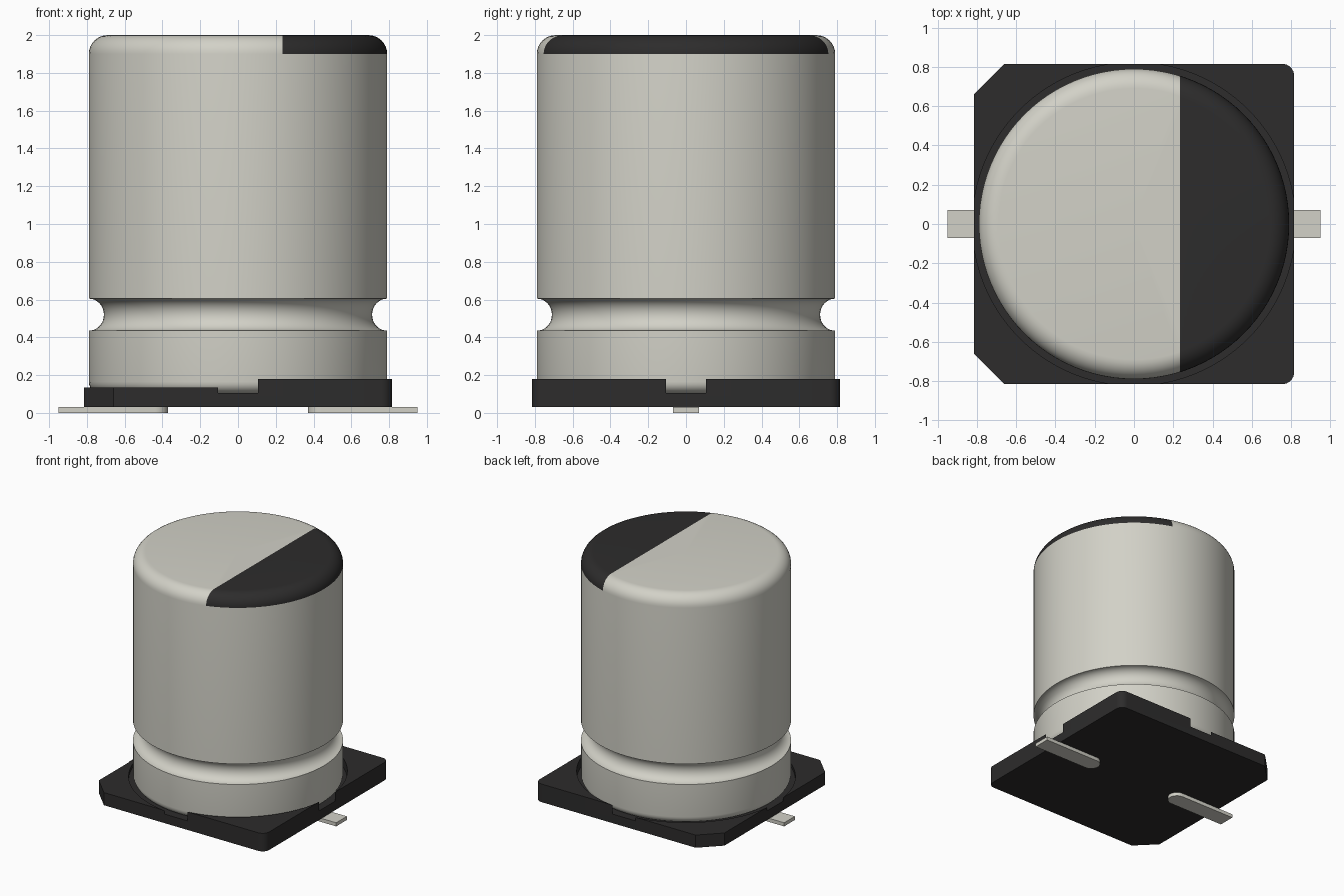
import bpy, bmesh, math

cube = bpy.data.objects.get("Cube")
if cube:
    bpy.data.objects.remove(cube, do_unlink=True)


def material(name, rgb):
    m = bpy.data.materials.new(name)
    m.use_nodes = True
    col = (*rgb, 1.0)
    m.diffuse_color = col
    m.node_tree.nodes["Principled BSDF"].inputs["Base Color"].default_value = col
    return m


METAL = material("warm_grey_metal", (0.645, 0.638, 0.572))
BLACK = material("black_plastic", (0.026, 0.025, 0.025))


def make_object(name, bm, mats):
    bmesh.ops.recalc_face_normals(bm, faces=bm.faces)
    me = bpy.data.meshes.new(name)
    bm.to_mesh(me)
    bm.free()
    for m in mats:
        me.materials.append(m)
    ob = bpy.data.objects.new(name, me)
    bpy.context.collection.objects.link(ob)
    return ob


def select_only(ob):
    bpy.ops.object.select_all(action='DESELECT')
    ob.select_set(True)
    bpy.context.view_layer.objects.active = ob


def smooth(ob, angle=30):
    select_only(ob)
    bpy.ops.object.shade_smooth_by_angle(angle=math.radians(angle))


def arc(cx, cy, rx, ry, a0, a1, n):
    """Points on an elliptical arc, angles in degrees."""
    pts = []
    for i in range(n + 1):
        a = math.radians(a0 + (a1 - a0) * i / n)
        pts.append((cx + rx * math.cos(a), cy + ry * math.sin(a)))
    return pts


def prism(name, outline, z0, z1, mat):
    """Extrude a flat outline upwards."""
    bm = bmesh.new()
    face = bm.faces.new([bm.verts.new((x, y, z0)) for x, y in outline])
    top = bmesh.ops.extrude_face_region(bm, geom=[face])["geom"]
    bmesh.ops.translate(bm, vec=(0, 0, z1 - z0),
                        verts=[v for v in top if isinstance(v, bmesh.types.BMVert)])
    return make_object(name, bm, [mat])


# --- Metal can: lathed profile with rolled edges and a crimp groove ---
R, BOTTOM, TOP = 0.79, 0.105, 2.0
F_LOW, F_TOP = 0.06, 0.10
profile = [(0, BOTTOM)]
profile += arc(R - F_LOW, BOTTOM + F_LOW, F_LOW, F_LOW, -90, 0, 6)
profile += arc(R, 0.52, 0.08, 0.085, 270, 90, 16)
profile += arc(R - F_TOP, TOP - F_TOP, F_TOP, F_TOP, 0, 90, 8)
profile += [(0, TOP)]

bm = bmesh.new()
verts = [bm.verts.new((r, 0, z)) for r, z in profile]
edges = [bm.edges.new(pair) for pair in zip(verts, verts[1:])]
bmesh.ops.spin(bm, geom=verts + edges, cent=(0, 0, 0), axis=(0, 0, 1),
               angle=math.tau, steps=96, use_duplicate=False)
bmesh.ops.remove_doubles(bm, verts=bm.verts, dist=1e-4)

# Polarity mark: cut the top along a straight line and colour one side
MARK_X = 0.235
upper = [f for f in bm.faces if f.calc_center_median().z > TOP - F_TOP]
geom = set(upper)
for f in upper:
    geom.update(f.edges)
    geom.update(f.verts)
bmesh.ops.bisect_plane(bm, geom=list(geom), dist=1e-5,
                       plane_co=(MARK_X, 0, 0), plane_no=(1, 0, 0))
for f in bm.faces:
    c = f.calc_center_median()
    f.material_index = int(c.z > TOP - F_TOP and c.x > MARK_X)
smooth(make_object("can", bm, [METAL, BLACK]), 40)

# --- Plastic base: two chamfered and two rounded corners ---
H, CH, CR = 0.815, 0.155, 0.06
outline = [(-H + CH, -H)]
outline += arc(H - CR, -H + CR, CR, CR, -90, 0, 8)
outline += arc(H - CR, H - CR, CR, CR, 0, 90, 8)
outline += [(-H + CH, H), (-H, H - CH), (-H, -H + CH)]
base = prism("base", outline, 0.03, 0.18, BLACK)

# Round pocket for the can, and a lower rim on the chamfered half
pocket = prism("pocket_cutter", arc(0, 0, 0.822, 0.822, 0, 360 * 127 / 128, 127),
               0.105, 0.4, BLACK)
step = prism("step_cutter", [(-1, -1), (0, -1), (0, 1), (-1, 1)], 0.135, 0.5, BLACK)
for cutter in (pocket, step):
    cutter.hide_render = True
    select_only(base)
    mod = base.modifiers.new("cut", 'BOOLEAN')
    mod.operation = 'DIFFERENCE'
    mod.solver = 'EXACT'
    mod.object = cutter
    bpy.ops.object.modifier_apply(modifier=mod.name)
    bpy.data.objects.remove(cutter, do_unlink=True)
smooth(base)

# --- Flat solder leads with rounded inner ends ---
W = 0.07
for side, name in ((1, "left_lead"), (-1, "right_lead")):
    shape = [(0.95, -W), (0.95, W)] + arc(0.37 + W, 0, W, W, 90, 270, 12)
    lead = prism(name, [(side * x, y) for x, y in shape], 0.0, 0.03, METAL)
    smooth(lead)
